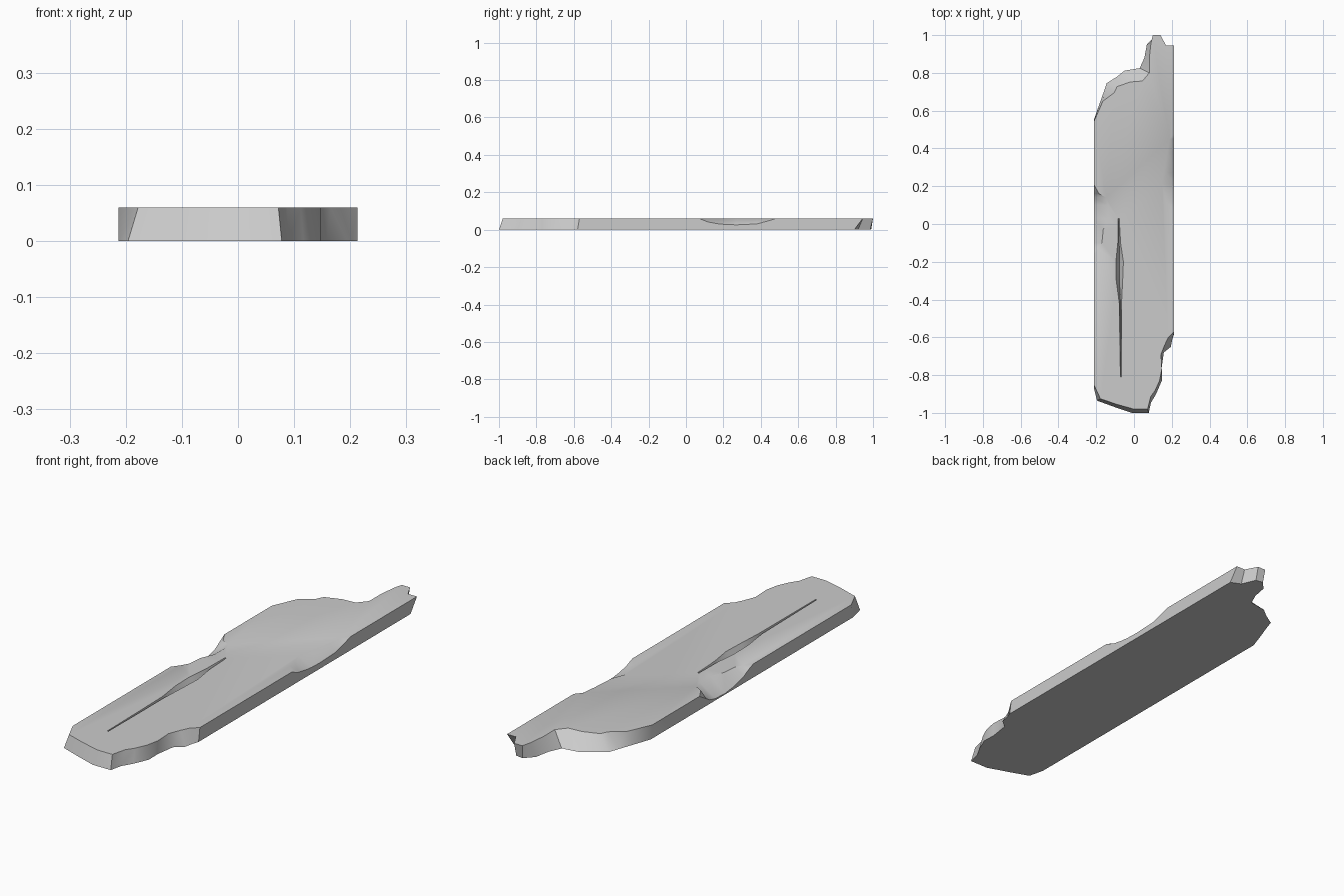
import bpy, bmesh, math

if "Cube" in bpy.data.objects:
    bpy.data.objects.remove(bpy.data.objects["Cube"])

W, H = 0.213, 0.06


def make_object(name, bm):
    bmesh.ops.recalc_face_normals(bm, faces=bm.faces)
    mesh = bpy.data.meshes.new(name)
    bm.to_mesh(mesh)
    bm.free()
    obj = bpy.data.objects.new(name, mesh)
    bpy.context.collection.objects.link(obj)
    return obj


def broken(points):
    # splintered end: top x, y and bottom x, y
    return [((bx, by, 0), (tx, ty, H), (tx, ty, H)) for tx, ty, bx, by in points]


def chipped(side, points):
    # chip in a long edge: top x, y and height of the rim left on the side
    return [((side * W, y, 0), (side * W, y, z), (x, y, H)) for x, y, z in points]


# Outline, counter-clockwise from the front left corner
rows = broken([
    (-W, -.85, -W, -.865), (-.178, -.925, -.196, -.935), (-.09, -.955, -.10, -.97),
    (0, -.98, -.01, -1), (.072, -.98, .078, -1), (.088, -.915, .09, -.945),
    (.112, -.88, .117, -.90), (.135, -.83, .147, -.83), (.147, -.77, .145, -.77),
    (.143, -.69, .158, -.68), (.165, -.635, .195, -.65), (.182, -.60, .203, -.61),
    (W, -.57, W, -.58)])
rows += chipped(1, [
    (W, .07, H), (.175, .115, .042), (.157, .17, .032), (.149, .21, .028),
    (.172, .27, .026), (.18, .38, .031), (.188, .45, .05), (W, .48, H)])
rows += broken([
    (W, .945, W, .90), (.17, .945, .168, .92), (.14, 1, .14, .985),
    (.10, 1, .105, .99), (.09, .96, .068, .95), (.081, .88, .055, .88),
    (.081, .80, .03, .825), (.045, .757, -.05, .812), (-.02, .752, -.09, .78),
    (-.09, .727, -.145, .745), (-.105, .695, -.16, .70), (-.165, .65, -.185, .63),
    (-W, .54, -W, .55)])
rows += chipped(-1, [
    (-W, .21, H), (-.185, .16, .03), (-.148, .14, .018), (-.136, .10, .008),
    (-.137, .03, .005), (-.163, -.03, .012), (-.17, -.10, .03),
    (-.187, -.13, .046), (-W, -.165, H)])

bm = bmesh.new()
cache = {}


def vert(co):
    if co not in cache:
        cache[co] = bm.verts.new(co)
    return cache[co]


# Sides and chip surfaces, skipping collapsed corners
for a, b in zip(rows, rows[1:] + rows[:1]):
    for lo in (0, 1):
        loop = list(dict.fromkeys(vert(c) for c in (a[lo], b[lo], b[lo + 1], a[lo + 1])))
        if len(loop) > 2:
            bm.faces.new(loop)
# Flat underside and top
bm.faces.new([vert(r[0]) for r in reversed(rows)])
bm.faces.new([vert(r[2]) for r in rows])
plank = make_object("broken_plank", bm)

# Crack cutter: V-shaped groove, y, left x, right x, floor height
crack = [(.03, -.084, -.078, .052), (-.10, -.086, -.071, .04), (-.20, -.096, -.056, .03),
         (-.30, -.094, -.06, .03), (-.42, -.078, -.066, .03),
         (-.60, -.075, -.066, .035), (-.81, -.072, -.067, .05)]
bm = bmesh.new()
sections = [[bm.verts.new(c) for c in
             ((l, y, H), (l, y, H + .02), (r, y, H + .02), (r, y, H), ((l + r) / 2, y, z))]
            for y, l, r, z in crack]
for a, b in zip(sections, sections[1:]):
    for i in range(5):
        j = (i + 1) % 5
        bm.faces.new((a[i], a[j], b[j], b[i]))
bm.faces.new(sections[0])
bm.faces.new(sections[-1][::-1])
bmesh.ops.triangulate(bm, faces=bm.faces)
cutter = make_object("crack_cutter", bm)
cutter.hide_render = True

# Cut the crack and shade
bpy.context.view_layer.objects.active = plank
plank.select_set(True)
mod = plank.modifiers.new("crack", 'BOOLEAN')
mod.operation = 'DIFFERENCE'
mod.solver = 'EXACT'
mod.object = cutter
bpy.ops.object.modifier_apply(modifier=mod.name)
bpy.data.objects.remove(cutter)
bpy.ops.object.shade_smooth_by_angle(angle=math.radians(35))
